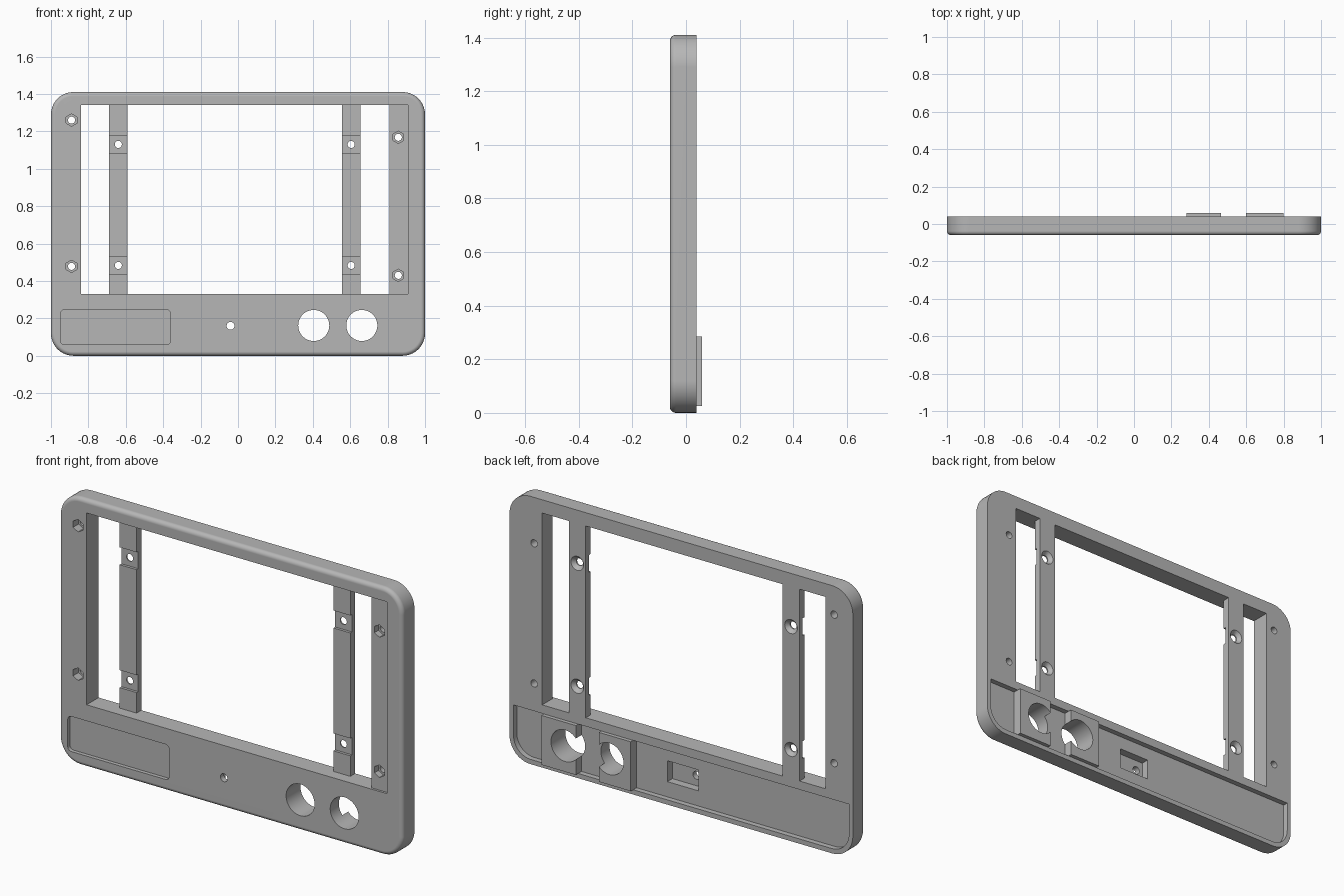
import bpy
import bmesh
from math import cos, sin, pi

if "Cube" in bpy.data.objects:
    bpy.data.objects.remove(bpy.data.objects["Cube"], do_unlink=True)

grey = bpy.data.materials.new("plain grey")
grey.use_nodes = True
COLOUR = (0.47, 0.47, 0.47, 1)
grey.diffuse_color = COLOUR
grey.node_tree.nodes["Principled BSDF"].inputs["Base Color"].default_value = COLOUR

FRONT, BACK = -0.06, 0.04
FLOOR = 0.012          # floor of the rear tray
WIN_LOW, WIN_TOP = 0.33, 1.34


def ring(x, z, r, n=32):
    """Regular polygon outline with a corner at the top."""
    return [(x + r * sin(2 * pi * i / n), z + r * cos(2 * pi * i / n)) for i in range(n)]


def rect(x0, x1, z0, z1, low=0, high=0, steps=10):
    """Rectangle outline with separate radii for low and high corners."""
    pts = []
    corners = ((x1, z0, -1, 1, low, -pi / 2), (x1, z1, -1, -1, high, 0),
               (x0, z1, 1, -1, high, pi / 2), (x0, z0, 1, 1, low, pi))
    for x, z, sx, sz, r, start in corners:
        if r == 0:
            pts.append((x, z))
            continue
        for i in range(steps + 1):
            a = start + pi / 2 * i / steps
            pts.append((x + sx * r + r * cos(a), z + sz * r + r * sin(a)))
    return pts


def prism(name, outline, y0, y1, back_outline=None, fillet=0):
    """Solid between a front outline at y0 and a back outline at y1."""
    bm = bmesh.new()
    front = [bm.verts.new((x, y0, z)) for x, z in outline]
    back = [bm.verts.new((x, y1, z)) for x, z in (back_outline or outline)]
    face = bm.faces.new(front)
    bm.faces.new(back[::-1])
    n = len(front)
    for i in range(n):
        j = (i + 1) % n
        bm.faces.new((front[i], back[i], back[j], front[j]))
    bmesh.ops.recalc_face_normals(bm, faces=bm.faces)
    if fillet:
        bmesh.ops.bevel(bm, geom=list(face.edges), offset=fillet, segments=5,
                        profile=0.5, affect='EDGES')
    mesh = bpy.data.meshes.new(name)
    bm.to_mesh(mesh)
    bm.free()
    mesh.materials.append(grey)
    ob = bpy.data.objects.new(name, mesh)
    bpy.context.collection.objects.link(ob)
    return ob


def activate(ob):
    bpy.ops.object.select_all(action='DESELECT')
    ob.select_set(True)
    bpy.context.view_layer.objects.active = ob


def cut(ob, outline, y0, y1, back_outline=None):
    """Subtract a prism from an object."""
    cutter = prism("cutter", outline, y0, y1, back_outline)
    cutter.hide_render = True
    activate(ob)
    mod = ob.modifiers.new("cut", 'BOOLEAN')
    mod.operation = 'DIFFERENCE'
    mod.solver = 'EXACT'
    mod.object = cutter
    bpy.ops.object.modifier_apply(modifier=mod.name)
    bpy.data.objects.remove(cutter, do_unlink=True)


def finish(ob):
    activate(ob)
    bpy.ops.object.shade_smooth_by_angle()
    mod = ob.modifiers.new("even shading", 'WEIGHTED_NORMAL')
    mod.keep_sharp = True


# Frame with rounded corners and a softened front rim
frame = prism("frame", rect(-1, 1, 0, 1.41, 0.12, 0.12), FRONT, BACK, fillet=0.022)

# Display window and the shallow ledge beside it
cut(frame, rect(-0.84, 0.81, WIN_LOW, WIN_TOP), -0.2, 0.2)
cut(frame, rect(0.75, 0.91, WIN_LOW, WIN_TOP), -0.2, FRONT + 0.012)

# Label recess on the front
cut(frame, rect(-0.95, -0.36, 0.06, 0.245, 0.02, 0.02, 5), -0.2, FRONT + 0.02)

# Tray on the back with a deeper sensor pocket
cut(frame, rect(-0.977, 0.977, 0.025, 0.285, 0.1, 0), FLOOR, 0.2)
cut(frame, rect(-0.08, 0.1, 0.105, 0.215), -0.03, 0.2)
cut(frame, ring(-0.04, 0.16, 0.021, 24), -0.2, 0.2)

# Hexagonal nut pockets with screw holes
for x, z in ((-0.89, 1.26), (-0.89, 0.478), (0.857, 1.168), (0.857, 0.43)):
    cut(frame, ring(x, z, 0.033, 6), -0.2, FRONT + 0.045)
    cut(frame, ring(x, z, 0.019, 24), -0.2, 0.2)

# Button guide blocks and the round button openings
blocks = [prism("button_block_left", rect(0.60, 0.80, 0.025, 0.285), FLOOR, 0.06),
          prism("button_block_right", rect(0.28, 0.465, 0.025, 0.285), FLOOR, 0.06)]
for x in (0.405, 0.662):
    opening = ring(x, 0.162, 0.083, 48)
    cut(frame, opening, -0.2, 0.2)
    for block in blocks:
        cut(block, opening, -0.2, 0.2)

# Mounting bars with front notches and countersunk holes
bars = []
for name, x in (("mounting_bar_right", -0.64), ("mounting_bar_left", 0.605)):
    bar = prism(name, rect(x - 0.049, x + 0.049, WIN_LOW, WIN_TOP), 0.0, BACK)
    for z in (1.13, 0.483):
        cut(bar, rect(x - 0.1, x + 0.1, z - 0.045, z + 0.047), -0.1, 0.014)
        cut(bar, ring(x, z, 0.019, 24), -0.1, 0.1)
        cut(bar, ring(x, z, 0.018, 24), 0.02, BACK + 0.001, ring(x, z, 0.038, 24))
    bars.append(bar)

for part in [frame] + blocks + bars:
    finish(part)
